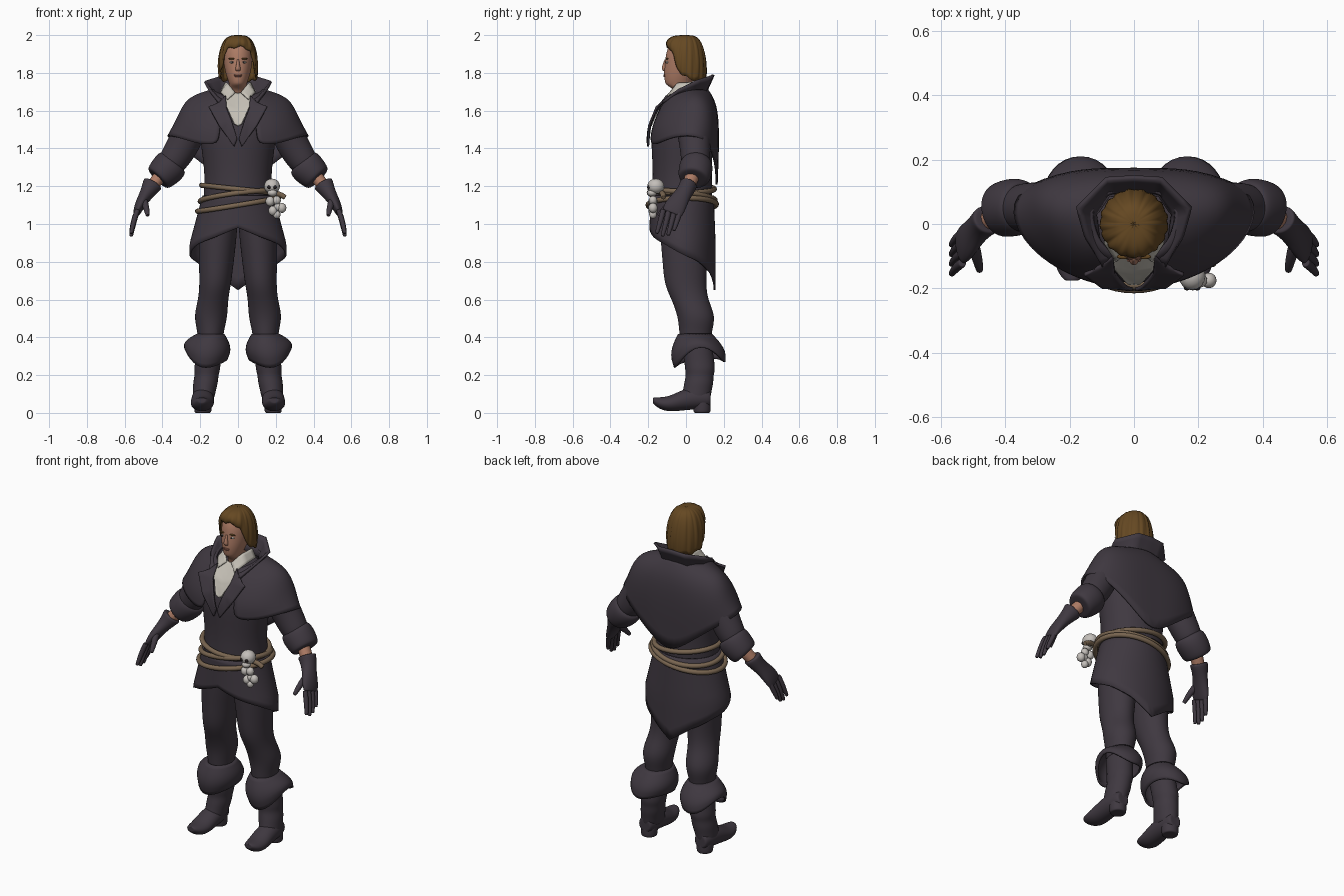
import bpy, bmesh
from math import sin, cos, pi
from mathutils import Vector

cube = bpy.data.objects.get("Cube")
if cube:
    bpy.data.objects.remove(cube, do_unlink=True)

X, Y, Z = Vector((1, 0, 0)), Vector((0, 1, 0)), Vector((0, 0, 1))


def material(name, *rgb):
    m = bpy.data.materials.new(name)
    m.use_nodes = True
    m.diffuse_color = (*rgb, 1)
    m.node_tree.nodes["Principled BSDF"].inputs["Base Color"].default_value = (*rgb, 1)
    return m


cloth = material("dark cloth", .05, .04, .052)
skin = material("skin", .42, .2, .13)
hair_brown = material("brown hair", .13, .065, .016)
linen = material("pale linen", .55, .52, .46)
rope_tan = material("rope tan", .19, .13, .08)
bone = material("bone", .55, .52, .49)
lip_pink = material("lip", .3, .12, .085)
black = material("dark socket", .02, .015, .015)


def finish(name, bm, mat, mirror=False, sub=0, simple=False, wrap=None, gap=.008, thick=0):
    """Turn a bmesh into a smooth object with its modifier stack."""
    bmesh.ops.recalc_face_normals(bm, faces=bm.faces)
    me = bpy.data.meshes.new(name)
    bm.to_mesh(me)
    bm.free()
    me.materials.append(mat)
    me.shade_smooth()
    ob = bpy.data.objects.new(name, me)
    bpy.context.collection.objects.link(ob)
    if mirror:
        ob.modifiers.new("mirror", "MIRROR").merge_threshold = .002
    if sub:
        s = ob.modifiers.new("subdivision", "SUBSURF")
        s.levels = s.render_levels = sub
        s.subdivision_type = "SIMPLE" if simple else "CATMULL_CLARK"
    if wrap:
        w = ob.modifiers.new("wrap", "SHRINKWRAP")
        w.target, w.offset, w.wrap_mode = wrap, gap, "OUTSIDE"
    if thick:
        t = ob.modifiers.new("thickness", "SOLIDIFY")
        t.thickness, t.offset = thick, 0
    return ob


def grid(name, rows, mat, close=False, cap=False, **kw):
    """Skin rows of points with quads."""
    bm = bmesh.new()
    vs = [[bm.verts.new(p) for p in row] for row in rows]
    n = len(rows[0])
    for a, b in zip(vs, vs[1:]):
        for j in range(n if close else n - 1):
            k = (j + 1) % n
            bm.faces.new((a[j], a[k], b[k], b[j]))
    if cap:
        bm.faces.new(vs[0])
        bm.faces.new(vs[-1])
    return finish(name, bm, mat, **kw)


def loft(name, secs, mat, axis=None, n=12, sub=2, **kw):
    """Capped tube through elliptical sections (x, y, z, radius a, radius b)."""
    grow = 6 / (4 + 2 * cos(2 * pi / n))
    pts = [Vector(s[:3]) for s in secs]
    rows = []
    for i, s in enumerate(secs):
        t = axis or (pts[min(i + 1, len(pts) - 1)] - pts[max(i - 1, 0)]).normalized()
        a = (Z if abs(t.y) > .9 else Y).cross(t).normalized()
        b = t.cross(a)
        rows.append([pts[i] + grow * (a * s[3] * cos(2 * pi * j / n) + b * s[4] * sin(2 * pi * j / n))
                     for j in range(n)])
    # Inner end rings keep the ends crisp
    ends = [[c.lerp(p, .7) for p in r] for c, r in ((pts[0], rows[0]), (pts[-1], rows[-1]))]
    return grid(name, [ends[0], *rows, ends[1]], mat, close=True, cap=True, sub=sub, **kw)


def ball(name, loc, size, mat, **kw):
    bm = bmesh.new()
    bmesh.ops.create_uvsphere(bm, u_segments=16, v_segments=10, radius=1)
    for v in bm.verts:
        v.co = Vector(loc) + Vector([c * s for c, s in zip(v.co, size)])
    return finish(name, bm, mat, **kw)


def blend(values, t):
    """Smooth interpolation through evenly spaced values, t in 0..1."""
    f = t * (len(values) - 1)
    i = min(int(f), len(values) - 2)
    return values[i] + (values[i + 1] - values[i]) * (f - i)


# Coat body
torso = loft("coat_body", [
    (0, -.02, 1.08, .185, .155), (0, -.02, 1.16, .18, .16), (0, -.02, 1.26, .175, .155),
    (0, -.02, 1.38, .19, .16), (0, -.02, 1.5, .205, .167), (0, 0, 1.6, .19, .147),
    (0, .02, 1.67, .12, .1)], cloth, axis=Z, n=16)

# Coat skirt with a pointed tail
hem = [.98, .93, .89, .84, .8, .74, .65]
rows = []
for i in range(9):
    row = []
    for j in range(48):
        a = 2 * pi * j / 48
        low = blend(hem, 1 - abs(1 - j / 24))
        z = 1.15 + (low - 1.15) * i / 8
        flare = min(1, (1.15 - z) / .26)
        row.append((sin(a) * (.183 + .07 * flare), -.02 - cos(a) * (.162 + .01 * flare), z))
    rows.append(row)
grid("coat_skirt", rows, cloth, close=True, thick=.01)

# Shoulder cape: columns from the front edge round to the back point
cape = [
    [(.05, -.1, 1.67), (.08, -.14, 1.6), (.1, -.18, 1.5), (.1, -.185, 1.42)],
    [(.1, -.07, 1.69), (.17, -.11, 1.61), (.2, -.16, 1.5), (.2, -.155, 1.42)],
    [(.12, -.02, 1.7), (.24, -.04, 1.65), (.3, -.07, 1.53), (.32, -.08, 1.46)],
    [(.13, .03, 1.71), (.28, .04, 1.68), (.32, .04, 1.57), (.39, .04, 1.475)],
    [(.12, .07, 1.71), (.26, .11, 1.66), (.31, .13, 1.55), (.33, .13, 1.43)],
    [(.07, .1, 1.71), (.15, .155, 1.64), (.17, .175, 1.5), (.15, .165, 1.29)],
    [(0, .11, 1.72), (0, .165, 1.64), (0, .17, 1.45), (0, .16, 1.17)]]
grid("shoulder_cape", cape, cloth, mirror=True, sub=2, thick=.012)

# Standing collar, lapels and shirt
grid("coat_collar", [
    [(0, .1, 1.69), (0, .145, 1.79)], [(.08, .09, 1.68), (.085, .14, 1.785)],
    [(.12, .03, 1.68), (.175, .05, 1.755)], [(.11, -.05, 1.67), (.15, -.04, 1.71)],
    [(.06, -.11, 1.65), (.1, -.13, 1.64)]], cloth, mirror=True, sub=2, simple=True, thick=.014)
grid("lapel", [
    [(.065, -.1, 1.68), (.1, -.13, 1.635)], [(.06, -.15, 1.61), (.155, -.155, 1.62)],
    [(.035, -.18, 1.55), (.1, -.195, 1.52)], [(.004, -.2, 1.45), (.02, -.2, 1.41)]],
    cloth, mirror=True, sub=3, simple=True, wrap=torso, gap=.02, thick=.012)
grid("shirt_front", [
    [(0, -.075, 1.69), (.07, -.06, 1.71)], [(0, -.15, 1.6), (.06, -.14, 1.62)],
    [(0, -.185, 1.52), (.02, -.185, 1.53)]],
    linen, mirror=True, sub=3, simple=True, wrap=torso, thick=.008)
grid("shirt_collar", [
    [(.015, -.085, 1.695), (.055, -.115, 1.66)], [(.055, -.045, 1.745), (.09, -.06, 1.695)],
    [(.065, .04, 1.75), (.09, .04, 1.7)]], linen, mirror=True, sub=2, simple=True, thick=.008)

# Sleeves, turned cuffs and wrists
loft("sleeve", [(.19, .03, 1.6, .07, .09), (.25, .04, 1.5, .085, .09),
                (.3, .05, 1.4, .085, .08), (.36, .05, 1.31, .075, .075)], cloth, mirror=True)
loft("sleeve_cuff", [(.34, .055, 1.33, .085, .08), (.365, .053, 1.3, .092, .09),
                     (.4, .047, 1.265, .085, .088), (.425, .04, 1.24, .075, .08)], cloth, mirror=True)
loft("wrist", [(.4, .04, 1.27, .036, .04), (.43, .025, 1.23, .034, .036),
               (.47, 0, 1.18, .032, .034)], skin, mirror=True)

# Gloves with fingers
loft("glove", [(.45, .015, 1.215, .056, .048), (.465, .005, 1.19, .046, .045),
               (.49, -.02, 1.15, .034, .044), (.52, -.055, 1.1, .028, .058),
               (.538, -.075, 1.055, .018, .056)], cloth, mirror=True)
for i, length in enumerate((.095, .12, .125, .11)):
    y = -.03 - .03 * i
    loft("finger", [(.532, y, 1.075, .014, .015), (.552, y - .015, 1.06 - length * .4, .014, .014),
                    (.566, y - .035, 1.06 - length, .01, .01)], cloth, n=8, mirror=True)
loft("thumb", [(.5, -.06, 1.13, .02, .02), (.485, -.11, 1.085, .016, .016),
               (.478, -.145, 1.045, .011, .011)], cloth, n=8, mirror=True)

# Trousers
loft("trouser_leg", [
    (.1, -.01, 1.06, .1, .13), (.108, -.01, .92, .1, .125), (.115, -.005, .8, .092, .118),
    (.12, -.005, .68, .083, .11), (.132, .02, .6, .078, .095), (.145, .058, .51, .09, .1),
    (.145, .05, .43, .068, .085), (.147, .05, .36, .065, .08)], cloth, axis=Z, mirror=True)

# Boots: shaft with soft folds, foot with raised toe, heel
loft("boot_shaft", [
    (.15, .05, .38, .068, .085), (.158, .07, .28, .066, .078), (.164, .075, .23, .07, .08),
    (.166, .073, .2, .062, .072), (.172, .068, .16, .066, .077), (.178, .06, .12, .06, .075),
    (.184, .05, .07, .058, .08)], cloth, axis=Z, mirror=True)
loft("boot_foot", [
    (.186, .13, .075, .042, .045), (.186, .06, .08, .058, .06), (.187, -.02, .068, .06, .055),
    (.19, -.09, .045, .062, .04), (.192, -.145, .052, .048, .03),
    (.192, -.175, .066, .024, .016)], cloth, axis=-Y, mirror=True)
loft("boot_heel", [(.186, .085, 0, .045, .045), (.186, .085, .03, .046, .046),
                   (.186, .08, .07, .048, .05)], cloth, axis=Z, mirror=True)
rows = []
for i in range(9):
    t = i / 8
    bulge = sin(min(t * 1.4, 1) * pi / 2) - .5 * max(0, t - .75)
    row = []
    for j in range(32):
        a = 2 * pi * j / 32
        low = .285 - .03 * cos(2 * a) + .03 * sin(a) ** 3 - .015 * cos(a)
        row.append((.145 + .025 * t + sin(a) * (.068 + .047 * bulge),
                    .048 + .025 * t - cos(a) * (.085 + .052 * bulge), .415 + (low - .415) * t))
    rows.append(row)
grid("boot_cuff", rows, cloth, close=True, mirror=True, thick=.012)

# Rope belts, each a tilted loop round the waist
for z, tilt, lean, size in ((1.185, -.02, .0, 0), (1.165, .025, -.04, .008), (1.1, .035, .005, .022)):
    cu = bpy.data.curves.new("rope_belt", "CURVE")
    cu.dimensions, cu.bevel_depth, cu.bevel_resolution = "3D", .014, 3
    cu.materials.append(rope_tan)
    sp = cu.splines.new("POLY")
    sp.points.add(47)
    sp.use_cyclic_u = sp.use_smooth = True
    for j, p in enumerate(sp.points):
        a = 2 * pi * j / 48
        p.co = (sin(a) * (.192 + size), -.02 - cos(a) * (.17 + size / 2),
                z + tilt * sin(a) - lean * cos(a) / 2 + lean / 2, 1)
    bpy.context.collection.objects.link(bpy.data.objects.new("rope_belt", cu))
loft("rope_end", [(.18, -.13, 1.165, .014, .014), (.22, -.12, 1.16, .014, .014),
                  (.25, -.12, 1.14, .014, .014)], rope_tan, n=8)

# Skull charm with hanging bones
ball("skull", (.18, -.16, 1.2), (.042, .045, .04), bone)
ball("skull_jaw", (.182, -.18, 1.165), (.026, .026, .02), bone)
for side in (-1, 1):
    ball("skull_socket", (.18 + .016 * side, -.198, 1.195), (.01, .008, .01), black)
for x, z, r in ((.17, 1.12, .024), (.205, 1.125, .022), (.232, 1.085, .024),
                (.185, 1.07, .024), (.205, 1.05, .02), (.21, 1.09, .02)):
    ball("hanging_bone", (x, -.175, z), (r, r, r * 1.1), bone)

# Head and face
loft("head", [
    (0, .01, 1.64, .058, .058), (0, .005, 1.71, .056, .06), (0, -.035, 1.735, .044, .07),
    (0, -.042, 1.752, .05, .07), (0, -.022, 1.8, .067, .096), (0, -.01, 1.86, .077, .1),
    (0, -.004, 1.92, .078, .1), (0, 0, 1.965, .06, .075)], skin, axis=Z, n=16)
loft("nose", [(0, -.106, 1.87, .006, .008), (0, -.113, 1.84, .009, .012),
              (0, -.114, 1.82, .015, .016), (0, -.11, 1.81, .012, .01)], skin, axis=Z, n=8)
ball("eye", (.031, -.099, 1.856), (.013, .008, .006), linen, mirror=True)
ball("iris", (.03, -.105, 1.856), (.005, .004, .005), black, mirror=True)
ball("eyebrow", (.033, -.101, 1.875), (.02, .008, .004), hair_brown, mirror=True)
ball("upper_lip", (0, -.113, 1.789), (.022, .007, .004), lip_pink)
ball("lower_lip", (0, -.112, 1.782), (.018, .008, .005), lip_pink)

# Hair: grooved shell, short over the forehead and long at the sides and back
fringe = [1.94, 1.935, 1.92, 1.83, 1.785, 1.77, 1.76, 1.757, 1.755, 1.755]
rows = []
for i in range(1, 17):
    v = i / 16
    row = []
    for j in range(96):
        a = 2 * pi * j / 96
        low = blend(fringe, 1 - abs(1 - j / 48)) + .006 * sin(9 * a)
        groove = 1 + .022 * sin(17 * a + 3 * v) + .012 * sin(29 * a)
        r = sin(v * pi / 2) ** .6 * groove * (1 - .1 * v ** 6)
        row.append((sin(a) * .107 * r, .002 - cos(a) * .108 * r,
                    low + (1.996 - low) * cos(v * pi / 2)))
    rows.append(row)
grid("hair", [[(0, 0, 1.996)] * 96] + rows, hair_brown, close=True, thick=.008)
